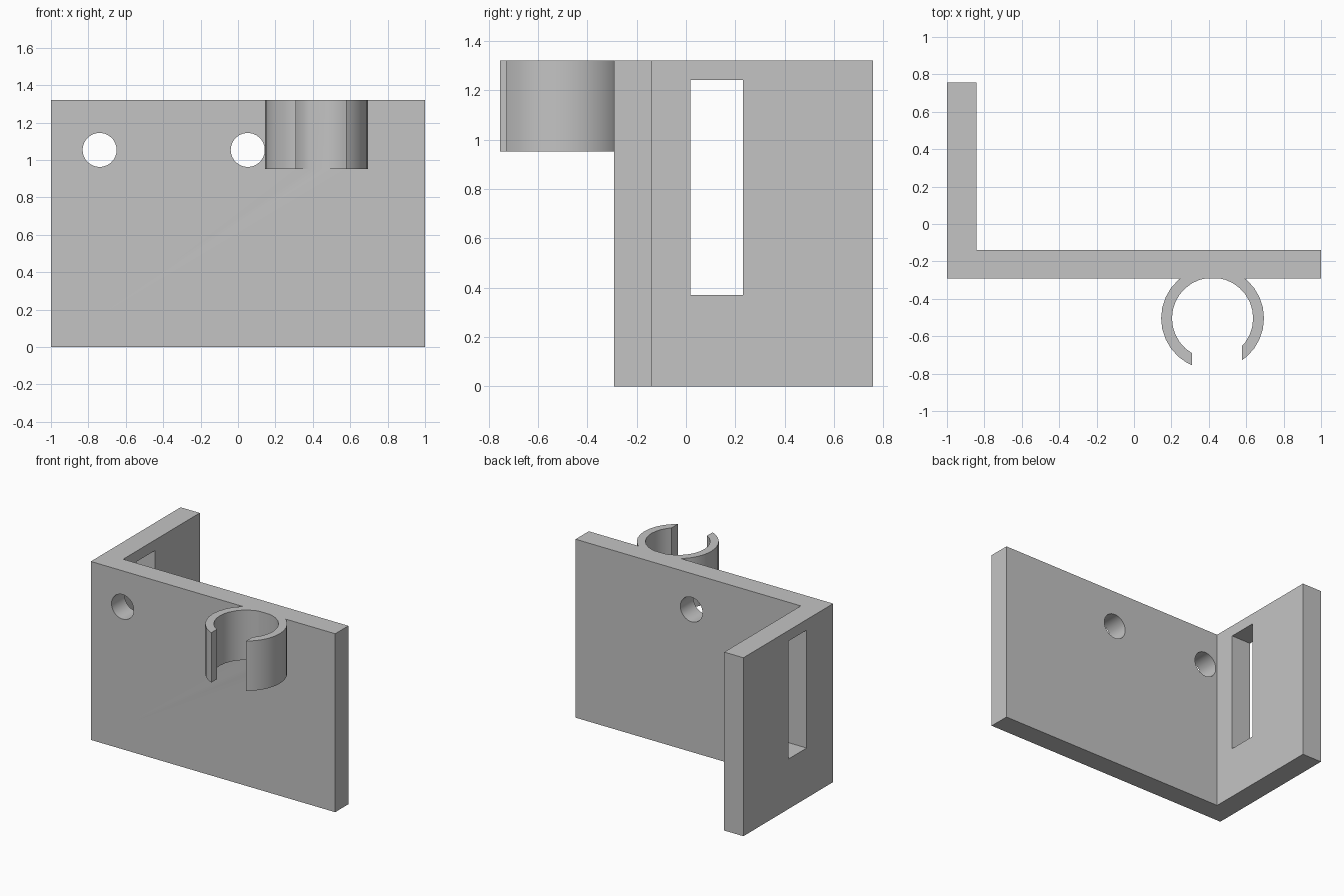
import bpy, bmesh, math
from mathutils import Vector

cube = bpy.data.objects.get("Cube")
if cube:
    bpy.data.objects.remove(cube, do_unlink=True)

# Shared dimensions
HEIGHT = 1.32
FRONT, BACK = -0.292, -0.138
CLIP_X, CLIP_Y, CLIP_BOTTOM = 0.42, -0.504, 0.951

grey = bpy.data.materials.new("plain grey")
grey.use_nodes = True
colour = (0.55, 0.55, 0.55, 1)
grey.diffuse_color = colour
grey.node_tree.nodes["Principled BSDF"].inputs["Base Color"].default_value = colour


def prism(name, outline, depth):
    """Extrude a closed outline of 3D points along a depth vector."""
    bm = bmesh.new()
    face = bm.faces.new([bm.verts.new(p) for p in outline])
    top = bmesh.ops.extrude_face_region(bm, geom=[face], use_keep_orig=True)
    moved = [v for v in top["geom"] if isinstance(v, bmesh.types.BMVert)]
    bmesh.ops.translate(bm, verts=moved, vec=depth)
    bmesh.ops.recalc_face_normals(bm, faces=bm.faces)
    mesh = bpy.data.meshes.new(name)
    bm.to_mesh(mesh)
    bm.free()
    mesh.materials.append(grey)
    obj = bpy.data.objects.new(name, mesh)
    bpy.context.collection.objects.link(obj)
    return obj


def box(name, low, high):
    (x0, y0, z0), (x1, y1, z1) = low, high
    base = [(x0, y0, z0), (x1, y0, z0), (x1, y1, z0), (x0, y1, z0)]
    return prism(name, base, Vector((0, 0, z1 - z0)))


def cylinder(name, centre, radius, sides, u, v, depth):
    """Round prism whose circle lies in the plane of u and v."""
    ring = []
    for i in range(sides):
        a = math.tau * i / sides
        ring.append(Vector(centre) + radius * (math.cos(a) * Vector(u) + math.sin(a) * Vector(v)))
    return prism(name, ring, Vector(depth))


def combine(target, tool, operation):
    """Apply a boolean and discard the tool object."""
    mod = target.modifiers.new(operation, "BOOLEAN")
    mod.operation, mod.solver, mod.object = operation, "EXACT", tool
    bpy.context.view_layer.update()
    graph = bpy.context.evaluated_depsgraph_get()
    result = bpy.data.meshes.new_from_object(target.evaluated_get(graph))
    target.modifiers.clear()
    target.data = result
    bpy.data.objects.remove(tool, do_unlink=True)


X, Y, Z = (1, 0, 0), (0, 1, 0), (0, 0, 1)

# L-shaped bracket: front plate and side plate in one piece
plan = [(-1, FRONT), (1, FRONT), (1, BACK), (-0.843, BACK), (-0.843, 0.757), (-1, 0.757)]
bracket = prism("bracket", [(x, y, 0) for x, y in plan], Vector((0, 0, HEIGHT)))

# Open ring clip
clip = cylinder("clip", (CLIP_X, CLIP_Y, CLIP_BOTTOM), 0.275, 30, X, Y,
                (0, 0, HEIGHT - CLIP_BOTTOM))
bore = cylinder("clip_bore", (CLIP_X, CLIP_Y, 0.8), 0.217, 30, X, Y, (0, 0, 0.7))
combine(clip, bore, "DIFFERENCE")
combine(clip, box("clip_gap", (0.31, -0.9, 0.8), (0.577, CLIP_Y, 1.5)), "DIFFERENCE")
# Trim the clip just inside the plate so that it joins cleanly
combine(clip, box("clip_trim", (0, FRONT + 0.02, 0.8), (0.9, 0, 1.5)), "DIFFERENCE")
combine(bracket, clip, "UNION")

# Screw holes through the front plate
for x in (-0.74, 0.052):
    hole = cylinder("screw_hole", (x, FRONT - 0.1, 1.054), 0.091, 30, X, Z, (0, 0.4, 0))
    combine(bracket, hole, "DIFFERENCE")

# Tall slot through the side plate
combine(bracket, box("slot", (-1.1, 0.018, 0.37), (-0.7, 0.232, 1.242)), "DIFFERENCE")

# Smooth the round walls and keep the edges sharp
bpy.ops.object.select_all(action="DESELECT")
bracket.select_set(True)
bpy.context.view_layer.objects.active = bracket
bpy.ops.object.shade_smooth_by_angle(angle=math.radians(30))
